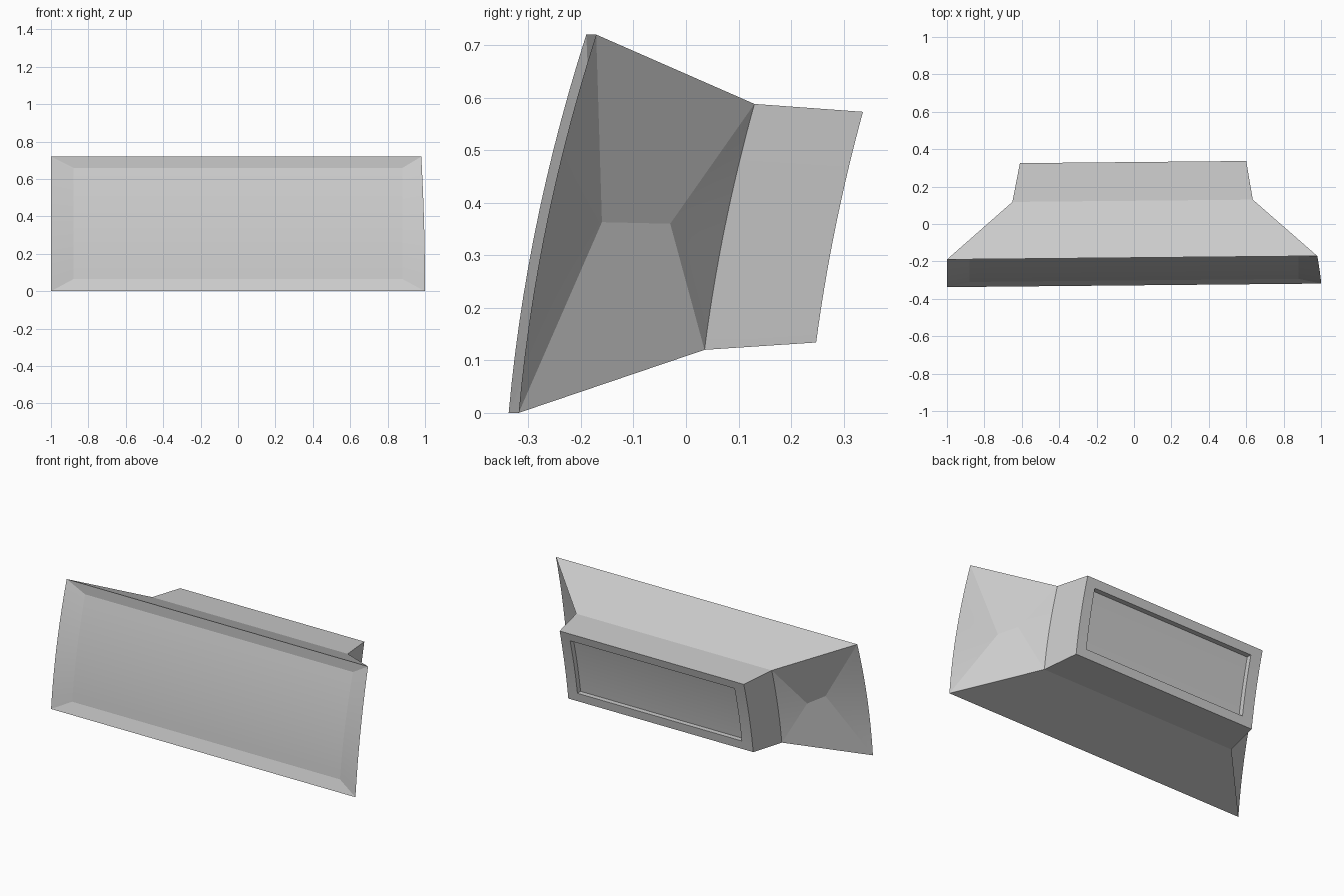
import bpy, bmesh
from math import radians

if "Cube" in bpy.data.objects:
    bpy.data.objects.remove(bpy.data.objects["Cube"])

N = 13          # rows along the curved height
SKEW = 0.0095   # slight turn of the whole shell about z


def bow(z):
    """Curved side profile shared by every layer."""
    return -0.328 + 0.09 * z + 0.16 * z * z


def vert(bm, x, y, z):
    return bm.verts.new((x, y + SKEW * x, z))


def ring(bm, left, right, z0, z1, offset, top_trim=0.0):
    """Rectangular ring following the bowed profile: left and right columns."""
    cols = ([], [])
    for i in range(N + 1):
        t = i / N
        z = z0 + (z1 - z0) * t
        cols[0].append(vert(bm, left, bow(z) + offset, z))
        cols[1].append(vert(bm, right - top_trim * t * t, bow(z) + offset, z))
    return cols


def bridge(bm, a, b, sides=True):
    """Join two rings with top, bottom and optional side strips."""
    for k in (0, N):
        bm.faces.new((a[0][k], a[1][k], b[1][k], b[0][k]))
    if sides:
        for s in (0, 1):
            for i in range(N):
                bm.faces.new((a[s][i], a[s][i + 1], b[s][i + 1], b[s][i]))


def cap(bm, r):
    for i in range(N):
        bm.faces.new((r[0][i], r[0][i + 1], r[1][i + 1], r[1][i]))


bm = bmesh.new()
screen = ring(bm, -0.88, 0.88, 0.065, 0.66, 0.02)
front = ring(bm, -1.0, 1.0, 0.0, 0.72, 0.0, 0.02)
neck = ring(bm, -0.65, 0.645, 0.12, 0.588, 0.344, 0.01)
rear = ring(bm, -0.61, 0.605, 0.134, 0.573, 0.555, 0.005)
lip = ring(bm, -0.54, 0.54, 0.185, 0.525, 0.555)
panel = ring(bm, -0.54, 0.54, 0.185, 0.525, 0.525)

# Front panel with its sloped border
cap(bm, screen)
bridge(bm, screen, front)

# Tapered body with creased, dished ends
bridge(bm, front, neck, sides=False)
for s, sign in ((0, -1), (1, 1)):
    f, b = front[s], neck[s]
    p = vert(bm, sign * 0.80, -0.16 - SKEW * 0.80, 0.363)
    q = vert(bm, sign * 0.77, -0.03 - SKEW * 0.77, 0.36)
    for i in range(N):
        bm.faces.new((f[i], f[i + 1], p))
        bm.faces.new((b[i], b[i + 1], q))
    bm.faces.new((p, f[N], b[N], q))
    bm.faces.new((p, q, b[0], f[0]))

# Rear box with recessed back panel
bridge(bm, neck, rear)
bridge(bm, rear, lip)
bridge(bm, lip, panel)
cap(bm, panel)

bmesh.ops.recalc_face_normals(bm, faces=bm.faces)
mesh = bpy.data.meshes.new("display_housing")
bm.to_mesh(mesh)
bm.free()
housing = bpy.data.objects.new("display_housing", mesh)
bpy.context.collection.objects.link(housing)
bpy.context.view_layer.objects.active = housing
housing.select_set(True)
bpy.ops.object.shade_smooth_by_angle(angle=radians(8))
